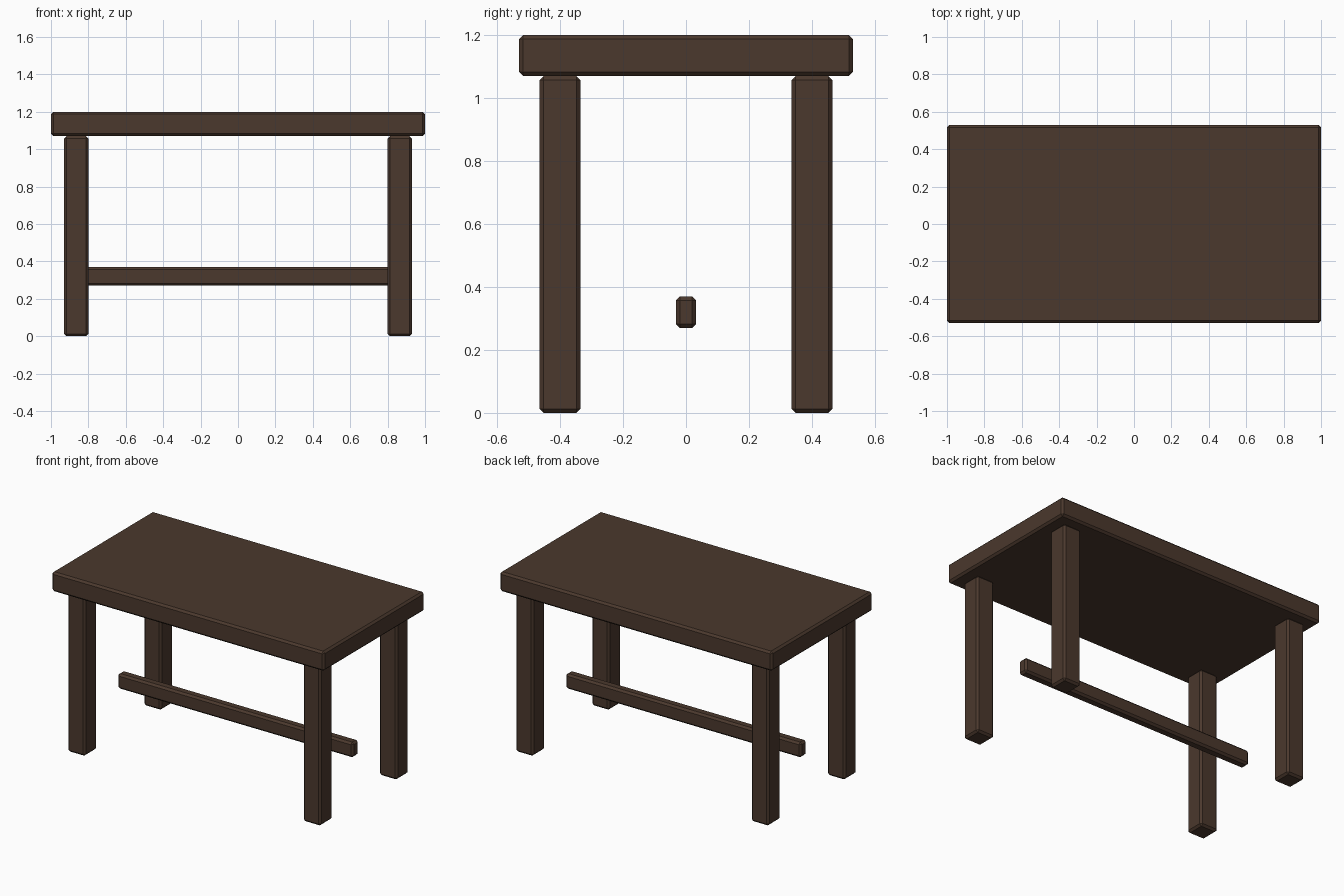
import bpy

if "Cube" in bpy.data.objects:
    bpy.data.objects.remove(bpy.data.objects["Cube"])

wood = bpy.data.materials.new("dark_wood")
wood.diffuse_color = (0.07, 0.04, 0.026, 1)
wood.use_nodes = True
wood.node_tree.nodes["Principled BSDF"].inputs["Base Color"].default_value = wood.diffuse_color


def block(name, size, centre, bevel=0.013):
    """Box with a single flat chamfer on every edge."""
    bpy.ops.mesh.primitive_cube_add(size=1, location=centre)
    ob = bpy.context.object
    ob.name = name
    ob.scale = size
    bpy.ops.object.transform_apply(location=False, rotation=False, scale=True)
    mod = ob.modifiers.new("chamfer", 'BEVEL')
    mod.width = bevel
    mod.segments = 1
    mod.limit_method = 'NONE'
    ob.data.materials.append(wood)
    return ob


# Table top
block("table_top", (2.0, 1.06, 0.13), (0, 0, 1.135))

# Four legs
for sx, side in ((-1, "left"), (1, "right")):
    for sy, end in ((-1, "front"), (1, "back")):
        block(f"{end}_{side}_leg", (0.13, 0.13, 1.07),
              (sx * 0.865, sy * 0.40, 0.535))

# Central stretcher bar
block("stretcher", (1.73, 0.065, 0.10), (0, 0, 0.32))
